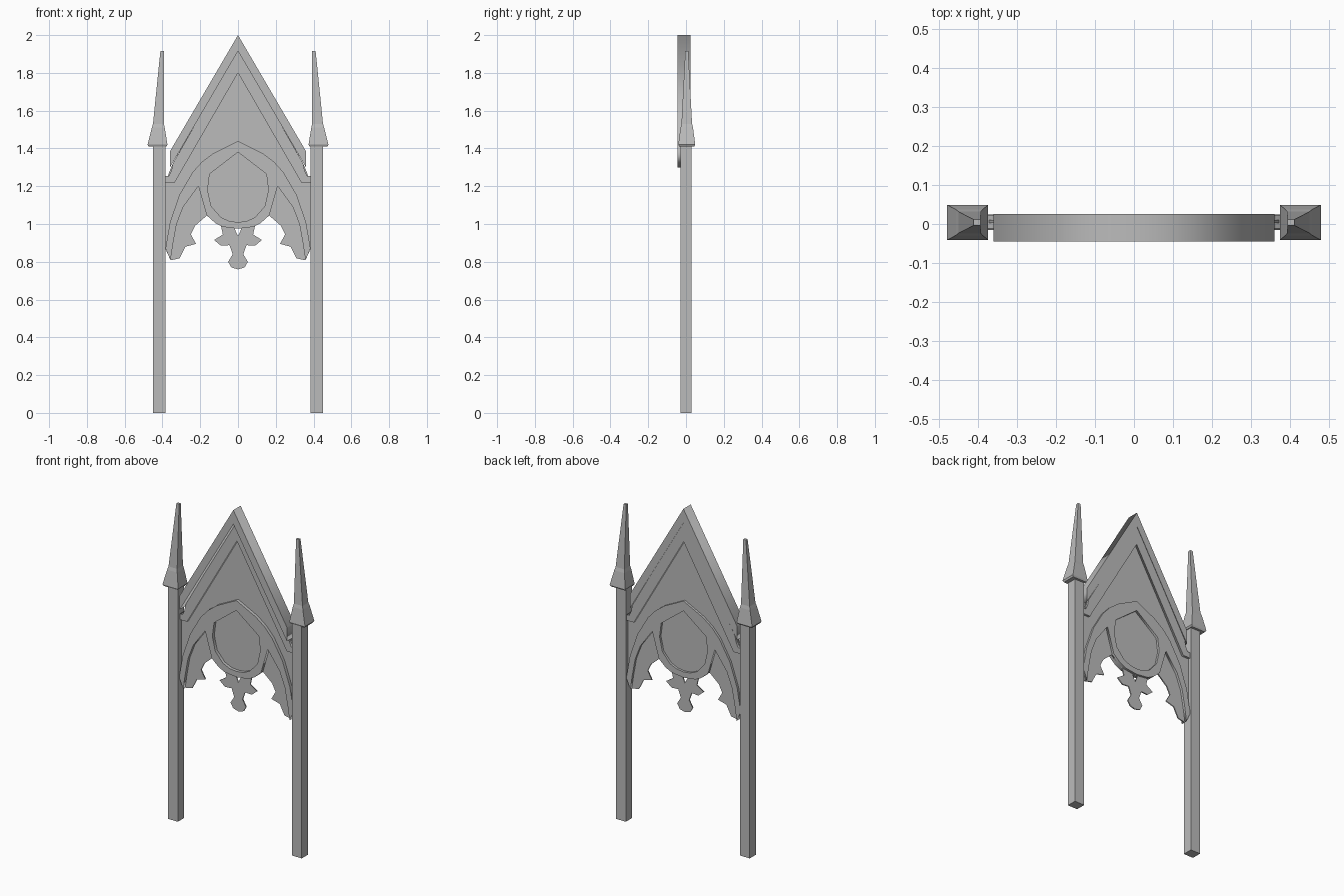
import bpy
import bmesh

cube = bpy.data.objects.get("Cube")
if cube:
    bpy.data.objects.remove(cube, do_unlink=True)

stone = bpy.data.materials.new("grey stone")
stone.use_nodes = True
GREY = (0.5, 0.5, 0.5, 1)
stone.diffuse_color = GREY
stone.node_tree.nodes["Principled BSDF"].inputs["Base Color"].default_value = GREY


def add_object(name, mesh):
    mesh.materials.clear()
    mesh.materials.append(stone)
    obj = bpy.data.objects.new(name, mesh)
    bpy.context.scene.collection.objects.link(obj)
    return obj


def mirrored(half):
    """Close a right-half outline running from the top centre to the bottom centre."""
    return half + [(-x, z) for x, z in reversed(half) if x > 0]


def slab(name, outlines, front, back):
    """Extrude filled outlines (later ones are holes) between two depths."""
    curve = bpy.data.curves.new(name, "CURVE")
    curve.dimensions = "2D"
    curve.fill_mode = "BOTH"
    curve.extrude = (back - front) / 2
    for outline in outlines:
        spline = curve.splines.new("POLY")
        spline.points.add(len(outline) - 1)
        for point, (x, z) in zip(spline.points, outline):
            point.co = (x, z, 0, 1)
        spline.use_cyclic_u = True
    temp = bpy.data.objects.new(name + " outline", curve)
    bpy.context.scene.collection.objects.link(temp)
    graph = bpy.context.evaluated_depsgraph_get()
    mesh = bpy.data.meshes.new_from_object(temp.evaluated_get(graph))
    bpy.data.objects.remove(temp, do_unlink=True)
    # Stand the flat shape upright and centre it in its depth range
    for v in mesh.vertices:
        x, z, d = v.co
        v.co = (x, (front + back) / 2 - d, z)
    bm = bmesh.new()
    bm.from_mesh(mesh)
    bmesh.ops.remove_doubles(bm, verts=bm.verts, dist=0.0001)
    bmesh.ops.recalc_face_normals(bm, faces=bm.faces)
    bm.to_mesh(mesh)
    bm.free()
    return add_object(name, mesh)


def loft(name, rings, side):
    """Skin rectangles given as centre x, centre y, half width, half depth, height."""
    bm = bmesh.new()
    loops = []
    for cx, cy, hx, hy, z in rings:
        loops.append([bm.verts.new((side * (cx + sx * hx), cy + sy * hy, z))
                      for sx, sy in ((-1, -1), (1, -1), (1, 1), (-1, 1))])
    for low, high in zip(loops, loops[1:]):
        for i in range(4):
            j = (i + 1) % 4
            bm.faces.new((low[i], low[j], high[j], high[i]))
    bm.faces.new(loops[0])
    bm.faces.new(loops[-1])
    bmesh.ops.recalc_face_normals(bm, faces=bm.faces)
    mesh = bpy.data.meshes.new(name)
    bm.to_mesh(mesh)
    bm.free()
    return add_object(name, mesh)


# Square posts with tapering pinnacles
for label, side in (("left", 1), ("right", -1)):
    loft(label + "_post", [(0.416, 0, 0.033, 0.03, 0), (0.416, 0, 0.033, 0.03, 1.42)], side)
    loft(label + "_pinnacle", [
        (0.426, 0.004, 0.047, 0.04, 1.41),
        (0.426, 0.004, 0.0525, 0.045, 1.42),
        (0.422, 0.004, 0.034, 0.033, 1.51),
        (0.421, 0.004, 0.029, 0.028, 1.53),
        (0.402, 0.004, 0.009, 0.008, 1.915)], side)

# Steep outer gable trim
slab("gable_trim", [mirrored([(0, 2), (0.36, 1.385), (0.36, 1.30), (0, 1.915)])],
     -0.045, 0.025)

# Inner gable moulding with feet reaching the posts
slab("gable_moulding", [mirrored([
    (0, 1.925), (0.345, 1.32), (0.352, 1.285), (0.365, 1.255), (0.385, 1.255),
    (0.385, 1.22), (0.335, 1.22), (0, 1.80)])], -0.011, 0.023)

# Thin panel with cusped lower edge, hanging pendant and small piercing
panel = mirrored([
    (0, 1.95), (0.35, 1.31), (0.385, 1.22), (0.385, 0.87), (0.357, 0.808),
    (0.31, 0.818), (0.278, 0.88), (0.222, 0.895), (0.25, 0.945), (0.228, 0.99),
    (0.165, 1.045), (0.12, 1.005), (0.09, 0.99), (0.08, 0.945), (0.126, 0.915),
    (0.09, 0.885), (0.045, 0.888), (0.028, 0.84), (0.052, 0.80), (0.035, 0.77),
    (0, 0.76)])
slab("tracery_panel", [panel, [(0.018, 0.975), (-0.018, 0.975), (0, 0.935)]], 0.003, 0.010)

# Raised pointed arch with side lancets and a round pointed window
arch = mirrored([
    (0, 1.44), (0.13, 1.375), (0.19, 1.33), (0.24, 1.275), (0.31, 1.155),
    (0.36, 1.01), (0.384, 0.87), (0.357, 0.808), (0.345, 0.89), (0.325, 1.0),
    (0.29, 1.09), (0.21, 1.2), (0.165, 1.045), (0.12, 1.005), (0.08, 0.985),
    (0, 0.975)])
window = mirrored([
    (0, 1.38), (0.15, 1.265), (0.161, 1.18), (0.142, 1.095), (0.09, 1.035),
    (0.045, 1.015), (0, 1.01)])
slab("arch_tracery", [arch, window], -0.016, 0.024)
